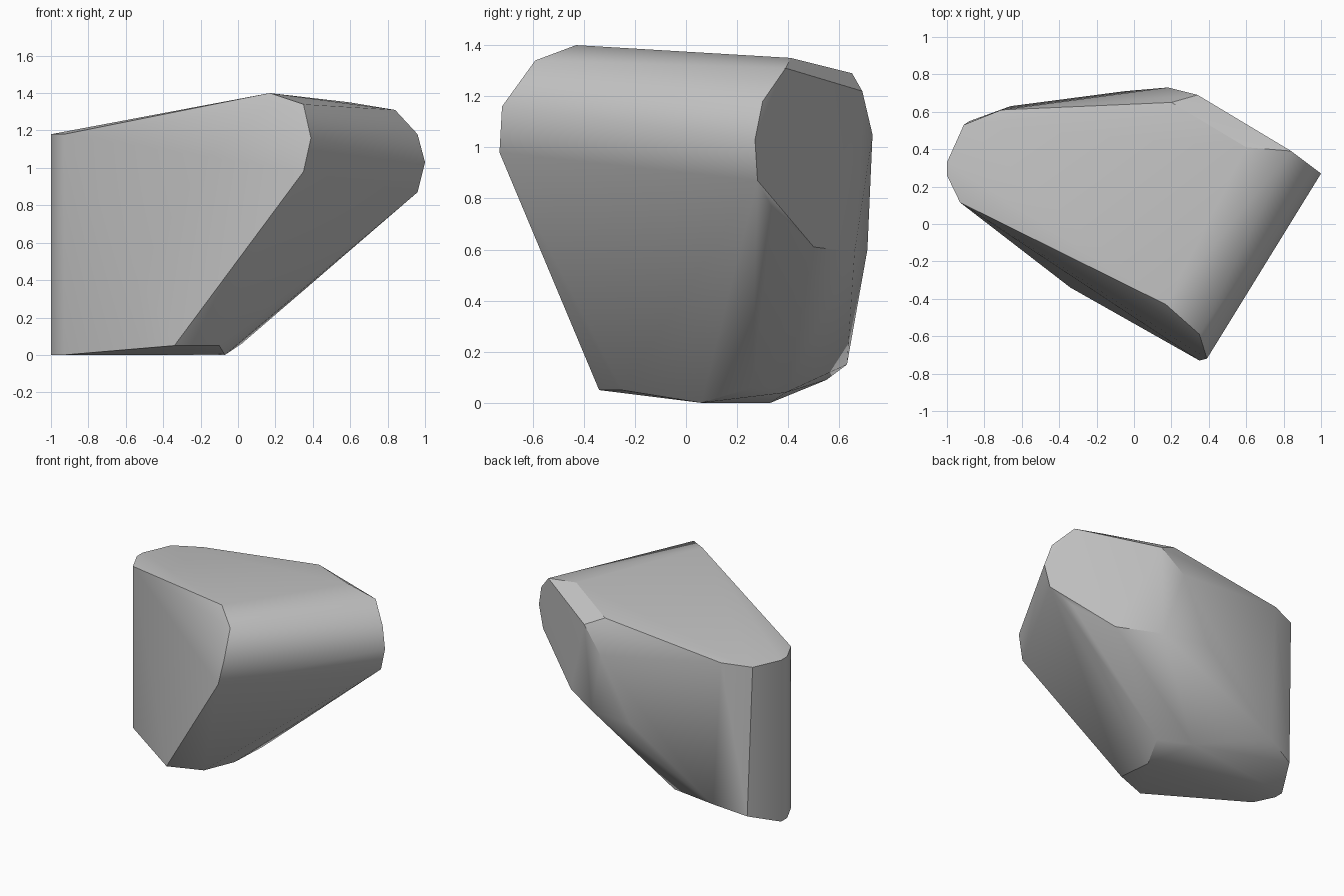
import bpy
import bmesh
import math

# Remove the default cube only
default_cube = bpy.data.objects.get("Cube")
if default_cube:
    bpy.data.objects.remove(default_cube, do_unlink=True)


def make_material(name, colour):
    material = bpy.data.materials.new(name)
    material.use_nodes = True
    material.diffuse_color = colour
    shader = material.node_tree.nodes["Principled BSDF"]
    shader.inputs["Base Color"].default_value = colour
    return material


def vertical_edge(x, y, bottom, top):
    """Two corners of one upright edge."""
    return [(x, y, bottom), (x, y, top)]


def make_hull(name, points, material):
    """Wrap the smallest convex skin around the corner points."""
    mesh = bpy.data.meshes.new(name)
    bm = bmesh.new()
    for point in points:
        bm.verts.new(point)
    result = bmesh.ops.convex_hull(bm, input=bm.verts[:])
    unused = set(result["geom_interior"]) | set(result["geom_unused"])
    loose = [item for item in unused if isinstance(item, bmesh.types.BMVert)]
    bmesh.ops.delete(bm, geom=loose, context="VERTS")
    # Join almost coplanar triangles into clean facets
    bmesh.ops.dissolve_limit(bm, angle_limit=math.radians(2),
                             verts=bm.verts[:], edges=bm.edges[:])
    bmesh.ops.recalc_face_normals(bm, faces=bm.faces[:])
    bm.to_mesh(mesh)
    bm.free()
    mesh.materials.append(material)
    hull = bpy.data.objects.new(name, mesh)
    bpy.context.collection.objects.link(hull)
    return hull


# Rounded nose at the front, running down to the foot
front_rim = [(.17, -.43, 1.4), (.35, -.59, 1.34), (.39, -.72, 1.16),
             (.35, -.73, .98), (-.34, -.34, .05)]

# Oval end cap on the back left
end_cap_rim = [(.84, .39, 1.31), (.96, .3, 1.18), (1, .27, 1.03),
               (.96, .28, .87), (.82, .34, .76), (.58, .5, .61),
               (.3, .66, .59), (.18, .73, 1.05), (.34, .69, 1.22)]

# Ridge of the top surface
top_ridge = [(.6, .41, 1.35), (.2, .65, 1.29), (-.71, .61, 1.19)]

# Upright rounded side
upright_side = (vertical_edge(-.93, .115, 0, 1.18)
                + vertical_edge(-1, .26, 0, 1.18)
                + vertical_edge(-1, .33, 0, 1.18)
                + [(-.91, .53, 1.18), (-.88, .55, .09)])

# Underside and lower back
underside = [(-.1, -.25, .05), (-.07, .06, 0), (.02, .26, .06),
             (-.18, .39, .04), (-.66, .63, .15), (-.05, .71, .6)]

stone_grey = make_material("stone grey", (.55, .55, .55, 1))
corners = front_rim + end_cap_rim + top_ridge + upright_side + underside
body = make_hull("faceted_body", corners, stone_grey)

# Smooth the gentle facets and keep the rims sharp
bpy.ops.object.select_all(action="DESELECT")
body.select_set(True)
bpy.context.view_layer.objects.active = body
bpy.ops.object.shade_smooth_by_angle(angle=math.radians(30))
